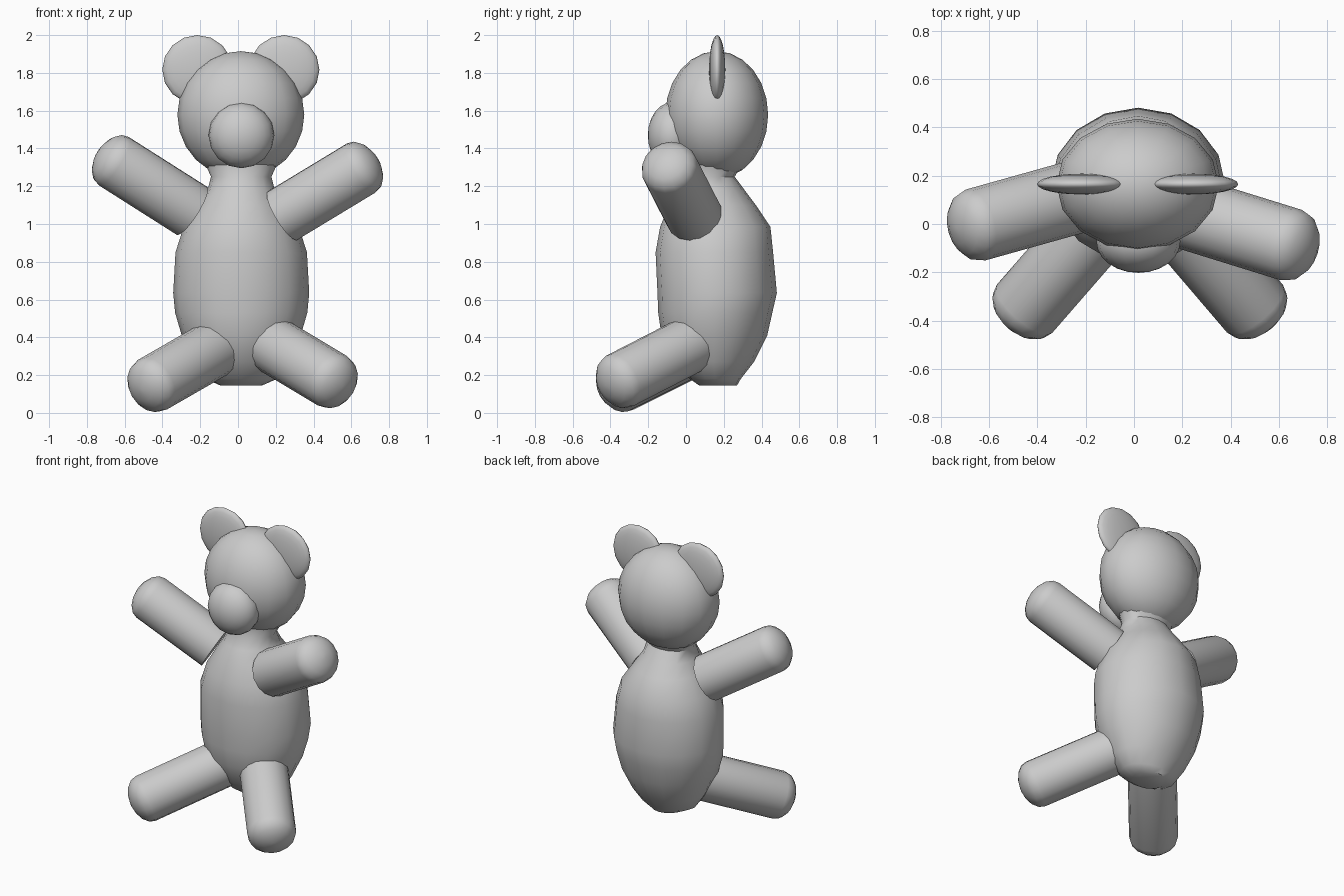
import bpy, bmesh, math
from mathutils import Vector, Matrix

if "Cube" in bpy.data.objects:
    bpy.data.objects.remove(bpy.data.objects["Cube"])


def finish(bm, name, angle=50):
    bmesh.ops.recalc_face_normals(bm, faces=bm.faces)
    mesh = bpy.data.meshes.new(name)
    bm.to_mesh(mesh)
    bm.free()
    ob = bpy.data.objects.new(name, mesh)
    bpy.context.collection.objects.link(ob)
    bpy.ops.object.select_all(action='DESELECT')
    bpy.context.view_layer.objects.active = ob
    ob.select_set(True)
    bpy.ops.object.shade_smooth_by_angle(angle=math.radians(angle))
    return ob


def loft(name, rings, sides, matrix=Matrix()):
    """Skin elliptical rings given as (x, y, z, radius x, radius y)."""
    bm = bmesh.new()
    loops = []
    for x, y, z, rx, ry in rings:
        angles = [2 * math.pi * i / sides for i in range(sides)]
        loops.append([bm.verts.new(matrix @ Vector((x + rx * math.cos(a), y + ry * math.sin(a), z)))
                      for a in angles])
    for low, high in zip(loops, loops[1:]):
        for i in range(sides):
            j = (i + 1) % sides
            bm.faces.new((low[i], low[j], high[j], high[i]))
    bm.faces.new(loops[0])
    bm.faces.new(loops[-1])
    return finish(bm, name)


def ellipsoid(name, centre, radii, segments=16, rings=12, turn=Matrix()):
    bm = bmesh.new()
    bmesh.ops.create_uvsphere(bm, u_segments=segments, v_segments=rings, radius=1)
    bm.transform(Matrix.Translation(centre) @ Matrix.Diagonal((*radii, 1)) @ turn)
    return finish(bm, name, 80)


def limb(name, rim, direction, length, radius=0.152, dome=0.1):
    """Cylinder running inwards from the rim, with a rounded outer end."""
    d = Vector(direction).normalized()
    m = Matrix.Translation(rim) @ d.to_track_quat('Z', 'Y').to_matrix().to_4x4()
    rings = [(0, 0, -length, radius, radius)]
    for deg in (0, 22, 45, 67, 85):
        a = math.radians(deg)
        r = radius * math.cos(a)
        rings.append((0, 0, dome * math.sin(a), r, r))
    return loft(name, rings, 16, m)


# Torso, from the seat up into the neck: z, centre y, radius x, radius y
torso = [(0.145, 0.17, 0.11, 0.10), (0.18, 0.155, 0.19, 0.135), (0.27, 0.145, 0.25, 0.215),
         (0.41, 0.15, 0.315, 0.28), (0.53, 0.155, 0.35, 0.302), (0.635, 0.165, 0.36, 0.316),
         (0.85, 0.15, 0.348, 0.311), (0.985, 0.155, 0.305, 0.292), (1.10, 0.14, 0.23, 0.23),
         (1.18, 0.13, 0.178, 0.18), (1.25, 0.13, 0.16, 0.128), (1.34, 0.15, 0.20, 0.155)]
loft("torso", [(0.017, y, z, rx, ry) for z, y, rx, ry in torso], 16)

# Head and snout
ellipsoid("head", (0.015, 0.163, 1.578), (0.336, 0.272, 0.337))
ellipsoid("snout", (0.018, -0.072, 1.47), (0.174, 0.13, 0.175),
          turn=Matrix.Rotation(math.pi / 2, 4, 'X'))

# Flat round ears
for side, x in (("left", -0.215), ("right", 0.245)):
    ellipsoid(side + "_ear", (x, 0.165, 1.817), (0.186, 0.043, 0.183),
              turn=Matrix.Rotation(math.pi / 2, 4, 'X'))

# Arms raised outwards
limb("left_arm", (-0.655, -0.004, 1.331), (-1, -0.28, 0.635), 0.5)
limb("right_arm", (0.65, -0.087, 1.295), (1, -0.31, 0.605), 0.5)

# Legs stretched forwards and outwards
limb("left_leg", (-0.452, -0.35, 0.15), (-1, -1.15, -0.575), 0.52)
limb("right_leg", (0.50, -0.35, 0.17), (1, -1.17, -0.6), 0.54)
